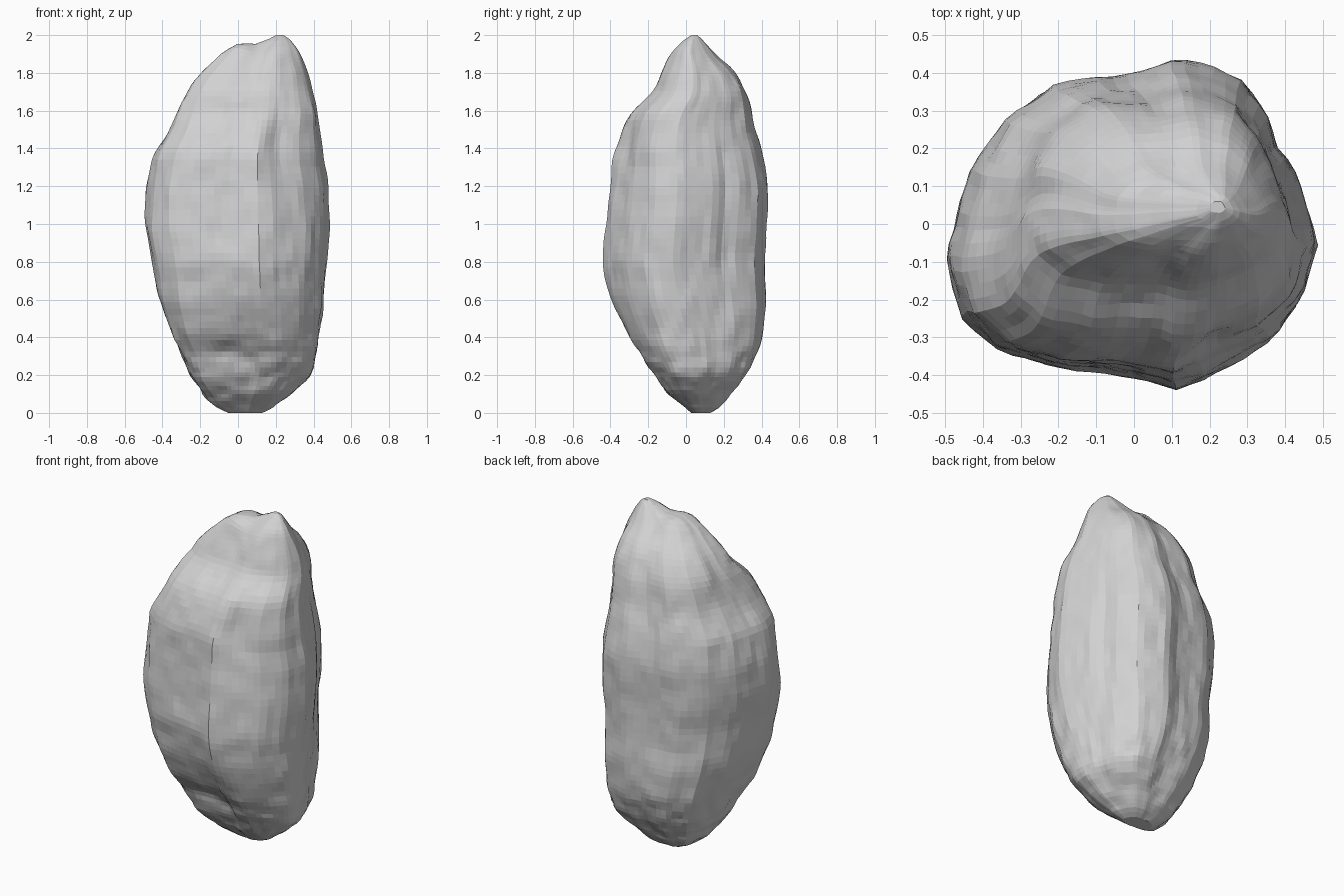
import bpy, bmesh, math
from mathutils import Vector, noise

if "Cube" in bpy.data.objects:
    bpy.data.objects.remove(bpy.data.objects["Cube"])

# Outline levels: z, x min, x max, y min, y max
LEVELS = [
    (0.00, -0.05, 0.13, 0.03, 0.13), (0.04, -0.14, 0.21, -0.02, 0.20),
    (0.10, -0.18, 0.28, -0.10, 0.24), (0.22, -0.26, 0.40, -0.18, 0.34),
    (0.40, -0.34, 0.43, -0.30, 0.415), (0.60, -0.42, 0.46, -0.40, 0.43),
    (0.80, -0.46, 0.475, -0.445, 0.42), (1.00, -0.495, 0.49, -0.425, 0.43),
    (1.20, -0.485, 0.48, -0.41, 0.44), (1.36, -0.455, 0.46, -0.405, 0.41),
    (1.50, -0.36, 0.435, -0.36, 0.37), (1.60, -0.32, 0.42, -0.30, 0.35),
    (1.68, -0.285, 0.405, -0.19, 0.335), (1.80, -0.20, 0.37, -0.13, 0.27),
    (1.90, -0.09, 0.33, -0.08, 0.155), (1.945, -0.04, 0.31, -0.05, 0.12),
    (1.975, 0.14, 0.28, -0.01, 0.09), (2.00, 0.20, 0.24, 0.03, 0.06)]

# Plan outline seen from above
PLAN = [(-0.495, -0.1), (-0.44, 0.12), (-0.35, 0.27), (-0.2, 0.38), (0, 0.4),
        (0.12, 0.44), (0.28, 0.39), (0.38, 0.26), (0.43, 0.13), (0.49, -0.05),
        (0.45, -0.2), (0.35, -0.32), (0.2, -0.41), (0.11, -0.44), (0.02, -0.405),
        (-0.2, -0.385), (-0.36, -0.34), (-0.46, -0.25)]

# Dents: centre, radii, depth (negative depth swells)
DENTS = [((0.23, -0.33, 1.43), (0.12, 0.2, 0.2), 0.05),
         ((-0.08, -0.24, 0.32), (0.16, 0.2, 0.06), 0.04),
         ((0.40, 0.22, 1.00), (0.1, 0.05, 0.4), 0.025)]

SIDES, RINGS = 72, 68


def level(z):
    for a, b in zip(LEVELS, LEVELS[1:]):
        if z <= b[0]:
            t = (z - a[0]) / (b[0] - a[0])
            return [p + (q - p) * t for p, q in zip(a[1:], b[1:])]
    return LEVELS[-1][1:]


def smooth_level(z):
    """Average neighbouring levels so kinks round off, except at the tips."""
    d = min(0.04, z, 2 - z)
    rows = [level(z + k * d) for k in (-1, -0.5, 0, 0.5, 1)]
    return [sum(c) / 5 for c in zip(*rows)]


def resample(points, n):
    """Walk the closed outline in equal steps."""
    pts = [Vector(p) for p in points]
    pts.append(pts[0])
    lens = [(b - a).length for a, b in zip(pts, pts[1:])]
    out = []
    for i in range(n):
        s, k = sum(lens) * i / n, 0
        while s > lens[k]:
            s -= lens[k]
            k += 1
        out.append(pts[k].lerp(pts[k + 1], s / lens[k]))
    return out


def squared(p, z):
    """Fill out some corners of the plan towards the bottom and top."""
    right, back = p.x > 0, p.y > 0
    low = 0.0 if right and back else 0.2
    high = {(True, True): 0, (True, False): 0.1, (False, True): 0.16, (False, False): 0.1}[right, back]
    s = low * min(1, max(0, (0.7 - z) / 0.4)) + high * min(1, max(0, (z - 1.3) / 0.3))
    f = 1 + s * abs(p.x * p.y)
    return [max(-1, min(1, c * f)) for c in p]


def weather(p, centre, size):
    """Move a surface point in or out with dents and vertically stretched noise."""
    out = Vector((p.x - centre.x, p.y - centre.y, 0)).normalized()
    push = 0.009 * noise.noise(Vector((p.x * 6, p.y * 6, p.z * 2.2)))
    push += 0.008 * noise.noise(Vector((p.x * 16, p.y * 16, p.z * 8 + 9)))
    if p.z < 0.5:
        push += 0.045 * (0.5 - p.z) * noise.noise(p * 13)
    for c, r, depth in DENTS:
        q = sum(((p[i] - c[i]) / r[i]) ** 2 for i in range(3))
        push -= depth * math.exp(-q)
    p = p + out * push * min(1, size / 0.3)
    # Saddle between the two summits
    if p.z > 1.85:
        k = min(1, (p.z - 1.85) / 0.08)
        p.z += k * 0.015 * math.exp(-((p.x + 0.01) / 0.05) ** 2)
        p.z -= k * 0.02 * math.exp(-((p.x - 0.11) / 0.05) ** 2)
    return p


# Boulder: stacked rings closed at both tips
bm = bmesh.new()
plan = [Vector((p.x / 0.4925, p.y / 0.44)) for p in resample(PLAN, SIDES)]
rings = []
for j in range(RINGS + 1):
    t = j / RINGS
    z = 0.55 * (1 - math.cos(math.pi * t)) + 0.9 * t
    x0, x1, y0, y1 = smooth_level(z)
    centre = Vector(((x0 + x1) / 2, (y0 + y1) / 2, z))
    hx, hy = (x1 - x0) / 2, (y1 - y0) / 2
    ring = []
    for p in plan:
        u, v = squared(p, z)
        ring.append(bm.verts.new(weather(centre + Vector((u * hx, v * hy, 0)), centre, hx)))
    rings.append(ring)
for a, b in zip(rings, rings[1:]):
    for i in range(SIDES):
        k = (i + 1) % SIDES
        bm.faces.new((a[i], a[k], b[k], b[i]))
bm.faces.new(rings[0])
bm.faces.new(rings[-1])
bmesh.ops.recalc_face_normals(bm, faces=bm.faces)

mesh = bpy.data.meshes.new("boulder")
bm.to_mesh(mesh)
bm.free()
stone = bpy.data.materials.new("grey stone")
stone.diffuse_color = (0.64, 0.64, 0.64, 1)
stone.use_nodes = True
stone.node_tree.nodes["Principled BSDF"].inputs["Base Color"].default_value = stone.diffuse_color
mesh.materials.append(stone)
bpy.context.collection.objects.link(bpy.data.objects.new("boulder", mesh))
